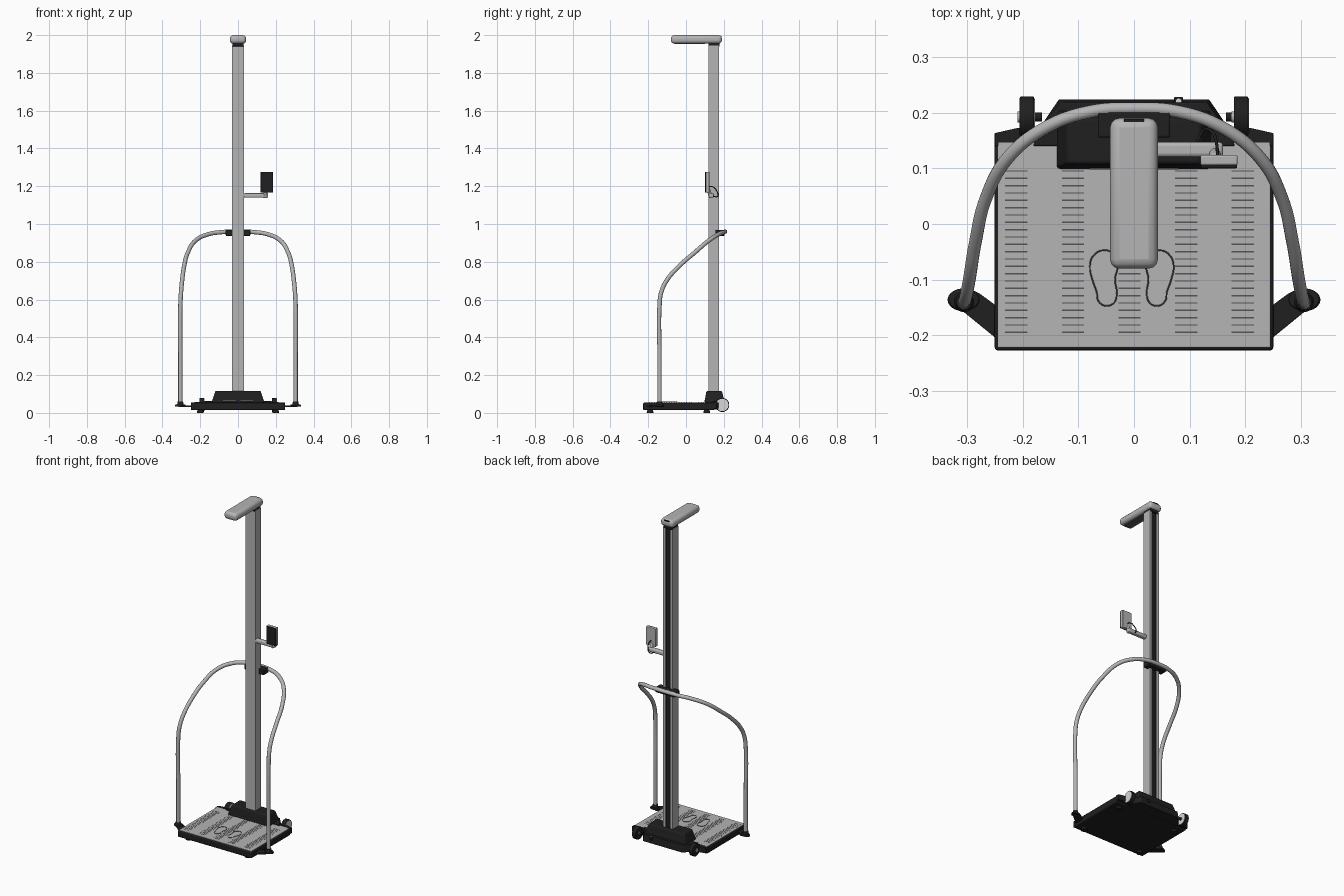
import bpy, bmesh, math
from mathutils import Vector

old = bpy.data.objects.get("Cube")
if old:
    bpy.data.objects.remove(old, do_unlink=True)


def material(name, c):
    m = bpy.data.materials.new(name)
    m.use_nodes = True
    m.diffuse_color = (*c, 1)
    m.node_tree.nodes["Principled BSDF"].inputs["Base Color"].default_value = (*c, 1)
    return m


SILVER = material("silver grey", (0.46, 0.46, 0.46))
BLACK = material("matte black", (0.014, 0.014, 0.014))
DARK = material("dark grey", (0.09, 0.09, 0.09))
WHITE = material("pale grey", (0.68, 0.68, 0.68))


def finish(name, bm, mat, bevel=0, segs=3):
    bmesh.ops.recalc_face_normals(bm, faces=bm.faces)
    me = bpy.data.meshes.new(name)
    bm.to_mesh(me)
    bm.free()
    ob = bpy.data.objects.new(name, me)
    bpy.context.collection.objects.link(ob)
    me.materials.append(mat)
    if bevel:
        mod = ob.modifiers.new("Bevel", "BEVEL")
        mod.width, mod.segments = bevel, segs
    smooth(ob)
    return ob


def smooth(ob):
    bpy.ops.object.select_all(action="DESELECT")
    ob.select_set(True)
    bpy.context.view_layer.objects.active = ob
    bpy.ops.object.shade_smooth_by_angle(angle=math.radians(35))


def loft(name, low, top, z0, z1, mat, bevel=0):
    """Solid between a lower and an upper outline."""
    bm = bmesh.new()
    a = [bm.verts.new((x, y, z0)) for x, y in low]
    b = [bm.verts.new((x, y, z1)) for x, y in top]
    bm.faces.new(a)
    bm.faces.new(b)
    for i in range(len(a)):
        j = (i + 1) % len(a)
        bm.faces.new((a[i], a[j], b[j], b[i]))
    return finish(name, bm, mat, bevel)


def rect(x0, x1, y0, y1):
    return [(x0, y0), (x1, y0), (x1, y1), (x0, y1)]


def box(name, x, y, z, mat, bevel=0):
    return loft(name, rect(*x, *y), rect(*x, *y), *z, mat, bevel)


def cylinder(name, p0, p1, r0, r1, mat, bevel=0, sides=32):
    p0, p1 = Vector(p0), Vector(p1)
    d = p1 - p0
    bm = bmesh.new()
    bmesh.ops.create_cone(bm, cap_ends=True, segments=sides, radius1=r0, radius2=r1, depth=d.length)
    bmesh.ops.rotate(bm, verts=bm.verts, matrix=d.to_track_quat("Z", "Y").to_matrix())
    bmesh.ops.translate(bm, verts=bm.verts, vec=(p0 + p1) / 2)
    return finish(name, bm, mat, bevel)


def tube(name, pts, r, mat, cyclic=False, res=5, bevel_res=4):
    cu = bpy.data.curves.new(name, "CURVE")
    cu.dimensions = "3D"
    cu.bevel_depth, cu.bevel_resolution, cu.resolution_u = r, bevel_res, res
    cu.use_fill_caps = True
    sp = cu.splines.new("BEZIER")
    sp.bezier_points.add(len(pts) - 1)
    for bp, p in zip(sp.bezier_points, pts):
        bp.co = p
        bp.handle_left_type = bp.handle_right_type = "AUTO"
    sp.use_cyclic_u = cyclic
    cu.materials.append(mat)
    ob = bpy.data.objects.new(name, cu)
    bpy.context.collection.objects.link(ob)
    return ob


# Platform: black tray with a silver deck
box("platform_tray", (-0.25, 0.25), (-0.227, 0.15), (0.015, 0.054), BLACK, 0.006)
box("platform_deck", (-0.244, 0.244), (-0.221, 0.147), (0.05, 0.056), SILVER, 0.001)

# Grip slits in five columns
bm = bmesh.new()
for col in range(5):
    for row in range(23):
        cx, cy = -0.211 + col * 0.1015, 0.095 - row * 0.01315
        g = bmesh.ops.create_cube(bm, size=1)["verts"]
        bmesh.ops.scale(bm, verts=g, vec=(0.04, 0.0025, 0.001))
        bmesh.ops.translate(bm, verts=g, vec=(cx, cy, 0.0562))
finish("grip_slits", bm, DARK)

# Footprint outlines
foot = [(-0.054, -0.047), (-0.073, -0.057), (-0.079, -0.075), (-0.074, -0.102), (-0.067, -0.122),
        (-0.064, -0.138), (-0.050, -0.147), (-0.035, -0.140), (-0.031, -0.124), (-0.034, -0.099),
        (-0.030, -0.077), (-0.036, -0.055)]
for side, name in ((1, "footprint_right"), (-1, "footprint_left")):
    tube(name, [(side * (x + 0.004) - 0.004, y, 0.058) for x, y in foot], 0.0013, DARK, True, 4, 1)

# Rear housing around the column foot
loft("rear_base", [(-0.19, 0.14), (0.19, 0.14), (0.17, 0.172), (0.135, 0.224), (-0.135, 0.224), (-0.17, 0.172)],
     [(-0.18, 0.14), (0.18, 0.14), (0.165, 0.17), (0.13, 0.218), (-0.13, 0.218), (-0.165, 0.17)],
     0.018, 0.062, BLACK, 0.003)
loft("column_housing", rect(-0.14, 0.14, 0.098, 0.205), rect(-0.12, 0.12, 0.108, 0.19), 0.054, 0.116, BLACK, 0.006)
for s in (-1, 1):
    box("housing_vent", sorted((s * 0.012, s * 0.08)), (0.0975, 0.101), (0.064, 0.067), DARK)
box("level_mount", (0.072, 0.088), (0.212, 0.228), (0.04, 0.058), BLACK, 0.002)
cylinder("bubble_level", (0.08, 0.22, 0.056), (0.08, 0.22, 0.06), 0.005, 0.005, WHITE, 0, 16)

# Mirrored wheels, brackets, feet and rail mounts
for s, tag in ((-1, "right"), (1, "left")):
    def mx(pts):
        return [(s * x, y) for x, y in pts]
    cylinder("wheel_" + tag, (s * 0.192 - 0.013, 0.192, 0.042), (s * 0.192 + 0.013, 0.192, 0.042),
             0.037, 0.037, BLACK, 0.003)
    wx = s * 0.192
    cylinder("wheel_disc_" + tag, (wx + 0.012, 0.192, 0.042), (wx + 0.0145, 0.192, 0.042), 0.033, 0.033, WHITE)
    cylinder("wheel_hub_" + tag, (wx - 0.017, 0.192, 0.042), (wx - 0.012, 0.192, 0.042), 0.01, 0.01, SILVER)
    br = mx([(0.17, 0.14), (0.25, 0.14), (0.25, 0.163), (0.21, 0.172), (0.17, 0.172)])
    loft("wheel_bracket_" + tag, br, br, 0.022, 0.056, BLACK, 0.002)
    cylinder("wheel_axle_" + tag, (s * 0.165, 0.192, 0.042), (s * 0.205, 0.192, 0.042), 0.008, 0.008, BLACK)
    for y, end in ((-0.19, "front"), (0.11, "rear")):
        cylinder(f"{end}_foot_{tag}", (s * 0.2, y, 0), (s * 0.2, y, 0.018), 0.018, 0.014, BLACK)
    arm = mx([(0.24, -0.208), (0.25, -0.203), (0.315, -0.15), (0.29, -0.118), (0.275, -0.126), (0.24, -0.152)])
    loft("rail_arm_" + tag, arm, arm, 0.03, 0.04, BLACK, 0.002)
    disc = cylinder("rail_flange_" + tag, (0, 0, 0.034), (0, 0, 0.044), 0.03, 0.026, BLACK, 0.002)
    disc.scale.y = 0.7
    disc.location = (s * 0.305, -0.136, 0)
    cylinder("rail_socket_" + tag, (s * 0.305, -0.14, 0.04), (s * 0.305, -0.14, 0.06), 0.018, 0.014, BLACK)

# Hand rail: one bent tube, mirrored half path
half = [(0.305, -0.14, 0.045), (0.305, -0.14, 0.3), (0.305, -0.14, 0.57), (0.302, -0.132, 0.635),
        (0.296, -0.103, 0.70), (0.284, -0.03, 0.783), (0.266, 0.045, 0.848), (0.225, 0.12, 0.912),
        (0.16, 0.172, 0.945), (0.085, 0.2, 0.957)]
path = half + [(0, 0.207, 0.96)] + [(-x, y, z) for x, y, z in reversed(half)]
tube("hand_rail", path, 0.0115, SILVER, False, 8)

# Column with a recessed back channel
prof = [(-0.033, 0.12), (0.033, 0.12), (0.033, 0.175), (0.017, 0.175), (0.017, 0.165),
        (-0.017, 0.165), (-0.017, 0.175), (-0.033, 0.175)]
loft("column", prof, prof, 0.1, 1.945, SILVER)
box("column_channel", (-0.0168, 0.0168), (0.16, 0.169), (0.1, 1.945), BLACK)
box("rail_clamp", (-0.065, 0.065), (0.155, 0.203), (0.937, 0.969), BLACK, 0.004)

# Measuring head
box("head_neck", (-0.03, 0.03), (0.118, 0.178), (1.94, 1.965), BLACK, 0.003)
box("head", (-0.043, 0.043), (-0.08, 0.19), (1.955, 2.0), SILVER, 0.017)
box("head_underside", (-0.022, 0.022), (-0.062, 0.1), (1.952, 1.957), DARK)
box("head_slot", (-0.018, 0.018), (0.183, 0.1885), (1.988, 1.996), BLACK)

# Display on a side arm
box("display_arm", (0.03, 0.16), (0.12, 0.147), (1.139, 1.163), SILVER, 0.007)
cylinder("display_joint", (0.145, 0.132, 1.14), (0.145, 0.118, 1.185), 0.011, 0.009, SILVER, 0.002)
box("display_case", (0.119, 0.186), (0.105, 0.124), (1.166, 1.276), SILVER, 0.004)
box("display_screen", (0.12, 0.185), (0.1, 0.1065), (1.167, 1.275), BLACK, 0.002)
tube("display_cable", [(0.15, 0.122, 1.2), (0.148, 0.145, 1.195), (0.14, 0.165, 1.17),
                       (0.125, 0.168, 1.147), (0.112, 0.145, 1.145)], 0.0028, BLACK, False, 6, 2)
